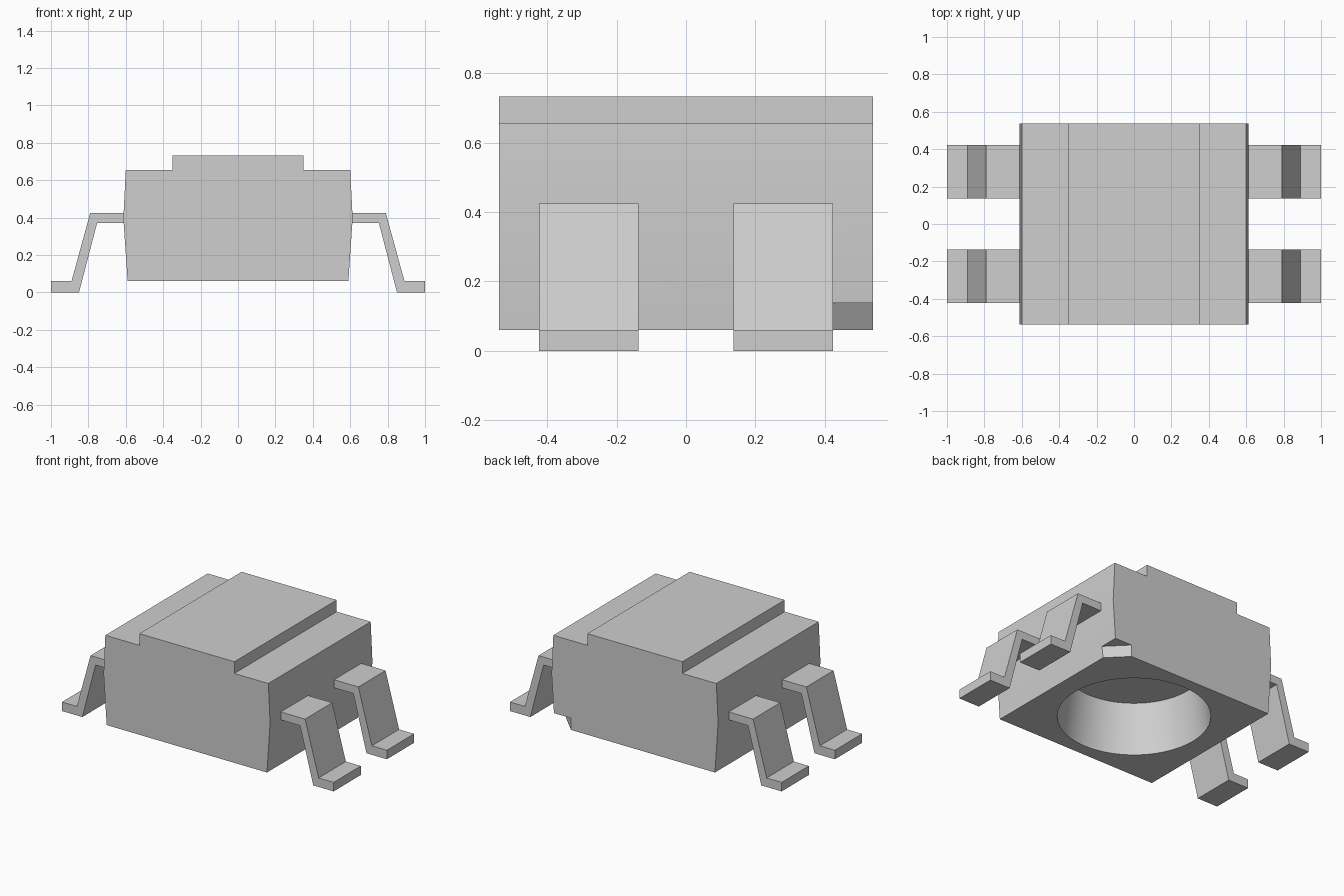
import bpy, bmesh, math
from mathutils import Matrix

cube = bpy.data.objects.get("Cube")
if cube:
    bpy.data.objects.remove(cube, do_unlink=True)

grey = bpy.data.materials.new("light grey")
grey.use_nodes = True
COLOUR = (0.62, 0.62, 0.62, 1.0)
grey.diffuse_color = COLOUR
grey.node_tree.nodes["Principled BSDF"].inputs["Base Color"].default_value = COLOUR


def make_object(name, bm):
    """Turn a bmesh into a scene object with the shared material."""
    bmesh.ops.recalc_face_normals(bm, faces=bm.faces)
    mesh = bpy.data.meshes.new(name)
    bm.to_mesh(mesh)
    bm.free()
    mesh.materials.append(grey)
    obj = bpy.data.objects.new(name, mesh)
    bpy.context.collection.objects.link(obj)
    return obj


def prism(name, points, vector):
    """Extrude a closed 3D outline along a vector."""
    bm = bmesh.new()
    face = bm.faces.new([bm.verts.new(p) for p in points])
    ext = bmesh.ops.extrude_face_region(bm, geom=[face])
    verts = [v for v in ext["geom"] if isinstance(v, bmesh.types.BMVert)]
    bmesh.ops.translate(bm, verts=verts, vec=vector)
    return make_object(name, bm)


def cut(target, cutter):
    """Subtract the cutter from the target, then discard it."""
    cutter.hide_render = True
    mod = target.modifiers.new("cut", "BOOLEAN")
    mod.operation = "DIFFERENCE"
    mod.solver = "EXACT"
    mod.object = cutter
    bpy.context.view_layer.objects.active = target
    bpy.ops.object.modifier_apply(modifier=mod.name)
    bpy.data.objects.remove(cutter, do_unlink=True)


# Body: stepped profile with slightly bulging sides
HALF_Y = 0.538
half = [(0.59, 0.06), (0.613, 0.395), (0.60, 0.655), (0.35, 0.655), (0.35, 0.733)]
outline = half + [(-x, z) for x, z in reversed(half)]
body = prism("body", [(x, -HALF_Y, z) for x, z in outline], (0, 2 * HALF_Y, 0))

# Round tapered recess in the underside
RIM, CEILING, FLOOR_R, CEIL_R = 0.06, 0.39, 0.457, 0.415
extra = 0.04
slope = (FLOOR_R - CEIL_R) / (CEILING - RIM)
bm = bmesh.new()
bmesh.ops.create_cone(bm, cap_ends=True, segments=64,
                      radius1=FLOOR_R + slope * extra, radius2=CEIL_R,
                      depth=CEILING - RIM + extra,
                      matrix=Matrix.Translation((0, 0, (CEILING + RIM - extra) / 2)))
cut(body, make_object("recess_cutter", bm))

# Diagonal notch marking one lower corner
cut(body, prism("notch_cutter",
                [(0.46, 0.548, 0.0), (0.70, 0.548, 0.0), (0.70, 0.308, 0.0)],
                (0, 0, 0.138)))

# Four bent leads
lead = [(0.58, 0.425), (0.79, 0.425), (0.89, 0.06), (1.0, 0.06),
        (1.0, 0.0), (0.85, 0.0), (0.753, 0.372), (0.58, 0.372)]
for side, sx in (("left", 1), ("right", -1)):
    for end, y in (("front", -0.423), ("back", 0.137)):
        prism(f"{end}_{side}_lead", [(sx * x, y, z) for x, z in lead], (0, 0.286, 0))

# Smooth the recess wall while keeping edges sharp
bpy.ops.object.select_all(action="DESELECT")
body.select_set(True)
bpy.context.view_layer.objects.active = body
bpy.ops.object.shade_smooth_by_angle(angle=math.radians(20))
